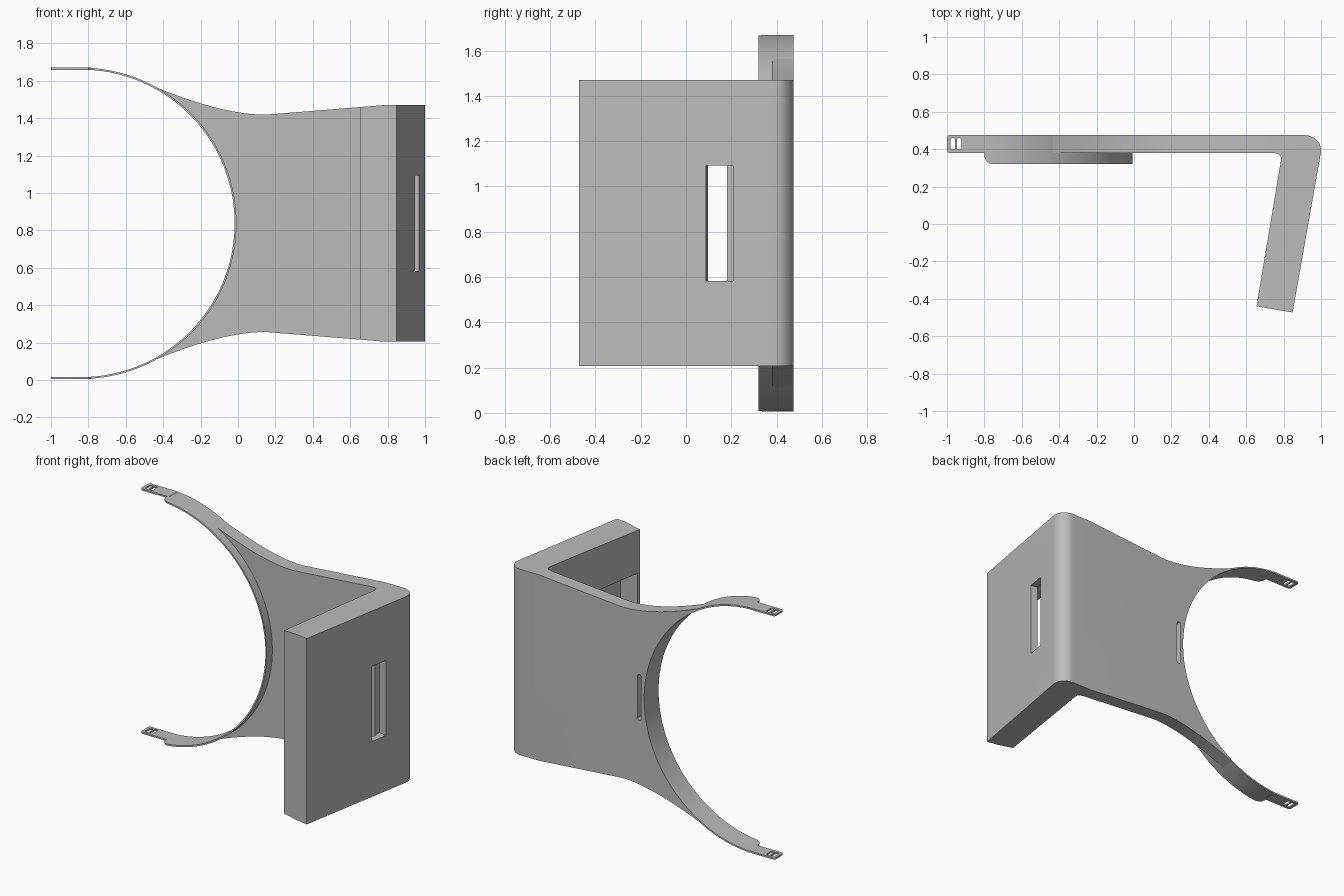
import bpy, bmesh, math
from mathutils import Vector
from mathutils.geometry import interpolate_bezier

cube = bpy.data.objects.get("Cube")
if cube:
    bpy.data.objects.remove(cube)

grey = bpy.data.materials.new("plain grey")
grey.use_nodes = True
grey.diffuse_color = (0.5, 0.5, 0.5, 1)
grey.node_tree.nodes["Principled BSDF"].inputs["Base Color"].default_value = (0.5, 0.5, 0.5, 1)

MID = 0.8375                 # height of the mirror plane
CX, R_OUT, R_IN = -0.84, 0.832, 0.822   # ring centre and radii
BACK, FRONT = 0.475, 0.38    # plate depth range


def finish(name, bm):
    bmesh.ops.recalc_face_normals(bm, faces=bm.faces)
    mesh = bpy.data.meshes.new(name)
    bm.to_mesh(mesh)
    bm.free()
    mesh.materials.append(grey)
    ob = bpy.data.objects.new(name, mesh)
    bpy.context.collection.objects.link(ob)
    return ob


def prism(name, outline, lo, hi, axis="z"):
    """Extrude a 2D outline along z (xy outline) or y (xz outline)."""
    bm = bmesh.new()
    place = (lambda a, b, t: (a, b, t)) if axis == "z" else (lambda a, b, t: (a, t, b))
    face = bm.faces.new([bm.verts.new(place(a, b, lo)) for a, b in outline])
    new = bmesh.ops.extrude_face_region(bm, geom=[face])["geom"]
    move = Vector(place(0, 0, hi - lo))
    bmesh.ops.translate(bm, vec=move, verts=[v for v in new if isinstance(v, bmesh.types.BMVert)])
    return finish(name, bm)


def bezier(a, b, c, d, n=14):
    pts = interpolate_bezier(*(Vector((*p, 0)) for p in (a, b, c, d)), n)
    return [(p.x, p.y) for p in pts]


def rounded(x0, x1, y0, y1, r, n=5):
    pts = []
    corners = ((x1 - r, y1 - r), (x0 + r, y1 - r), (x0 + r, y0 + r), (x1 - r, y0 + r))
    for k, (cx, cy) in enumerate(corners):
        for i in range(n + 1):
            t = math.pi / 2 * (k + i / n)
            pts.append((cx + r * math.cos(t), cy + r * math.sin(t)))
    return pts


def select(ob):
    bpy.ops.object.select_all(action="DESELECT")
    ob.select_set(True)
    bpy.context.view_layer.objects.active = ob


def boolean(ob, cutter, operation="DIFFERENCE"):
    select(ob)
    mod = ob.modifiers.new("cut", "BOOLEAN")
    mod.operation, mod.object, mod.solver = operation, cutter, "EXACT"
    bpy.ops.object.modifier_apply(modifier=mod.name)
    bpy.data.objects.remove(cutter)


def smooth(ob):
    select(ob)
    bpy.ops.object.shade_smooth_by_angle(angle=math.radians(30))


# Bracket: bent plate seen from above
bend = [(-0.7, FRONT)]
bend += bezier((0.735, FRONT), (0.77, FRONT), (0.792, 0.37), (0.785, 0.335), 8)
bend += [(0.655, -0.44), (0.848, -0.473)]
bend += bezier((0.998, 0.375), (1.01, 0.43), (0.965, BACK), (0.91, BACK), 14)
bend += [(-0.7, BACK)]
bracket = prism("bracket", bend, -0.1, 1.8)

# Trim the bracket to its flared outline
upper = bezier((-0.5, 1.592), (-0.25, 1.48), (0.02, 1.405), (0.18, 1.421), 20)
upper += [(0.65, 1.459), (0.77, 1.469), (1.1, 1.469)]
lower = [(x, 2 * MID - z) for x, z in reversed(upper)]
r_mid = (R_OUT + R_IN) / 2
tip = math.acos((-0.5 - CX) / r_mid)
arc = [(CX + r_mid * math.cos(t), MID + r_mid * math.sin(t))
       for t in (-tip + 2 * tip * i / 64 for i in range(65))]
boolean(bracket, prism("outline", upper + lower + arc, -1, 1, "y"), "INTERSECT")


def leg_point(y, depth):
    """Point on the leg's inner face at y, moved outward by depth."""
    return (0.655 + 0.173 * (y + 0.44) + 0.985 * depth, y - 0.172 * depth)


def leg_cut(y0, y1, d0, d1, half):
    pts = [leg_point(y0, d0), leg_point(y1, d0), leg_point(y1, d1), leg_point(y0, d1)]
    boolean(bracket, prism("leg_cutter", pts, MID - half, MID + half))


# Pocket inside the leg, window through its outer skin, groove in the back
leg_cut(-0.42, 0.205, -0.05, 0.15, 0.33)
leg_cut(0.122, 0.242, 0.14, 0.26, 0.255)
groove = rounded(0.005, 0.033, MID - 0.155, MID + 0.155, 0.012)
boolean(bracket, prism("groove_cutter", groove, 0.425, 0.6, "y"))
smooth(bracket)

# Ring band with rounded front corners at both ends
end, corner = -0.8, 0.05
end_angle = math.acos((end - CX) / R_OUT)
near = math.acos((end + corner - CX) / R_OUT)
angles = [end_angle + (near - end_angle) * (i / 8) ** 2 for i in range(8)]
angles += [near * (1 - i / 40) for i in range(40)]
angles = angles + [0] + [-a for a in reversed(angles)]
bm = bmesh.new()
rows = []
for t in angles:
    d = min(corner, max(0, CX + R_OUT * math.cos(t) - end))
    front = 0.32 + corner - math.sqrt(max(0, corner ** 2 - (corner - d) ** 2))
    rows.append([bm.verts.new((CX + r * math.cos(t), y, MID + r * math.sin(t)))
                 for r, y in ((R_OUT, front), (R_OUT, BACK), (R_IN, BACK), (R_IN, front))])
for a, b in zip(rows, rows[1:]):
    for k in range(4):
        j = (k + 1) % 4
        bm.faces.new((a[k], a[j], b[j], b[k]))
bm.faces.new(rows[0])
bm.faces.new(rows[-1])
smooth(finish("ring_band", bm))

# Slotted strap tabs at the band ends
for name, side in (("upper_tab", 1), ("lower_tab", -1)):
    lo, hi = sorted((MID + side * (R_IN - 0.001), MID + side * R_OUT))
    tab = prism(name, rounded(-1.0, -0.785, FRONT, BACK, 0.015), lo, hi)
    for x in (-0.968, -0.935):
        slot = rounded(x - 0.012, x + 0.012, 0.397, 0.459, 0.008)
        boolean(tab, prism("slot_cutter", slot, lo - 0.1, hi + 0.1))
    smooth(tab)
